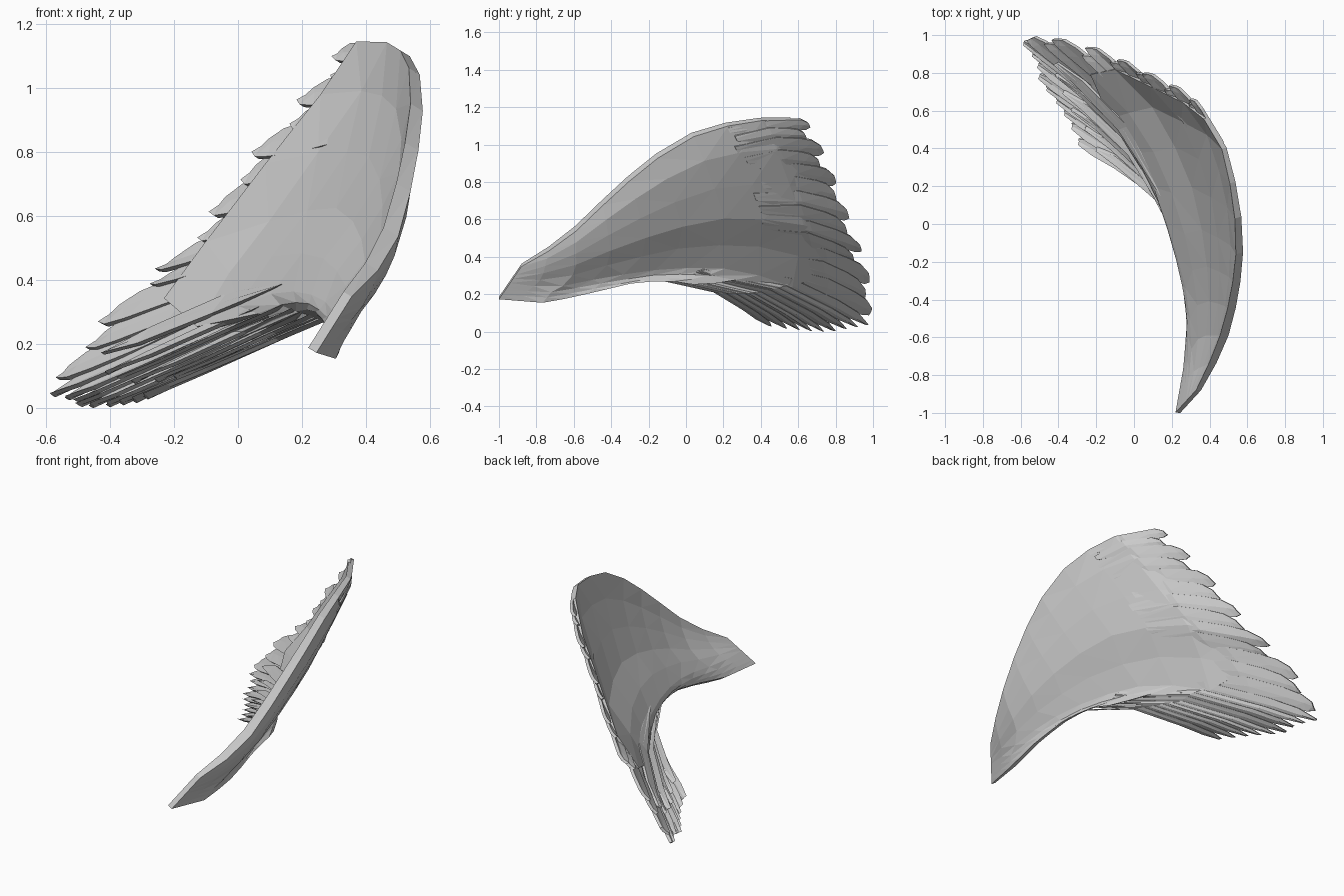
import bpy, bmesh, math, random
from mathutils import Vector

if "Cube" in bpy.data.objects:
    bpy.data.objects.remove(bpy.data.objects["Cube"])

random.seed(4)

# Boundary curves of the wing surface: leading edge, trailing edge, feather tips
LEAD = [(.355, -.88, .36), (.485, -.65, .49), (.545, -.42, .71), (.58, -.2, .91),
        (.565, .1, 1.09), (.5, .39, 1.14), (.34, .64, 1.15)]
TRAIL = [(.245, -1, .185), (.31, -.75, .165), (.325, -.5, .22), (.295, -.25, .28),
         (.25, 0, .28), (.09, .2, .2), (-.27, .41, .05)]
TIPS = [(.34, .64, 1.15), (.285, .69, 1.06), (.17, .76, .93), (.05, .81, .79),
        (-.06, .87, .63), (-.2, .93, .47), (-.35, .97, .35), (-.5, 1, .18),
        (-.58, .97, .05), (-.5, .87, .035), (-.49, .77, .015), (-.4, .66, .02),
        (-.33, .55, .03), (-.27, .41, .05)]


def along(points, t):
    s = min(max(t, 0), 1) * (len(points) - 1)
    i = min(int(s), len(points) - 2)
    return Vector(points[i]).lerp(Vector(points[i + 1]), s - i)


def surface(u, v):
    """u runs from shoulder to feather tips, v from leading to trailing edge."""
    span = along(LEAD, u).lerp(along(TRAIL, u), v)
    tip = along(TIPS, v) - Vector(LEAD[-1]).lerp(Vector(TRAIL[-1]), v)
    bulge = .05 * 6.75 * v * (1 - v) ** 2 * math.sin(math.pi * u)
    return span + tip * u ** 1.5 + normal(u) * bulge


def normal(u):
    return Vector((.78, -.05 + .5 * u, -.48)).normalized()


def shell(name, rows):
    """Closed thin shell; rows hold (u, v, outward offset, thickness)."""
    bm = bmesh.new()
    out, inn = [[[bm.verts.new(surface(u, v) + normal(u) * (o - side * t))
                  for u, v, o, t in row] for row in rows] for side in (0, 1)]
    n, m = len(rows), len(rows[0])
    for g in (out, inn):
        for i in range(n - 1):
            for j in range(m - 1):
                bm.faces.new((g[i][j], g[i + 1][j], g[i + 1][j + 1], g[i][j + 1]))
    rim = [(i, 0) for i in range(n)] + [(n - 1, j) for j in range(1, m)]
    rim += [(i, m - 1) for i in range(n - 2, -1, -1)] + [(0, j) for j in range(m - 2, 0, -1)]
    for (i, j), (k, l) in zip(rim, rim[1:] + rim[:1]):
        bm.faces.new((out[i][j], out[k][l], inn[k][l], inn[i][j]))
    bmesh.ops.triangulate(bm, faces=bm.faces[:])
    bmesh.ops.recalc_face_normals(bm, faces=bm.faces[:])
    mesh = bpy.data.meshes.new(name)
    bm.to_mesh(mesh)
    bm.free()
    ob = bpy.data.objects.new(name, mesh)
    bpy.context.collection.objects.link(ob)
    return ob


# Wing body: broad low-poly shell, thick at the shoulder and thin at the feathers
COLS, ROWS = 10, 9
body = []
for i in range(COLS):
    row = []
    for j in range(ROWS):
        v = j / (ROWS - 1)
        end = .95 if v < .45 else .95 - .25 * min(1, (v - .45) / .3)
        u = i / (COLS - 1) * end
        row.append((u, v, 0, min(.03 + .15 * u, .056 - .036 * u * u)))
    body.append(row)
shell("wing_body", body)

# Flight feathers: overlapping tilted blades fanned along the tip edge
COUNT = 22
for k in range(COUNT):
    c = (k + .5) / COUNT
    low = c > .6
    reach = 1.0 if k % 2 == 0 or low else random.uniform(.965, .985)
    start = .58 if low else random.uniform(.72, .78)
    half = (.6 if low else .72) / COUNT
    end = .25 if low else .4
    rows = []
    for f, w, shift in ((0, .4, 0), (.5, 1, 0), (.8, .95, .05), (.93, .8, .1), (1, end, .2)):
        u = start + (reach - start) * f
        row = []
        for s in (-1, 0, 1):
            v = min(max(c + half * (s * w + shift), 0), 1)
            row.append((u, v, (.002 - s * .008 + (.005 if s == 0 else 0)) * f, .018))
        rows.append(row)
    shell(f"flight_feather_{k + 1}", rows)

# Inner covert feathers: a shorter layer on the hollow side near the lower edge
for k in range(6):
    c = .58 + k * .075
    rows = []
    for f, w in ((0, .3), (.5, 1), (.85, .7), (1, .15)):
        u = .6 + .34 * f
        rows.append([(u, min(c + s * w * .028, 1), -.022 - .006 * s, .014)
                     for s in (-1, 0, 1)])
    shell(f"covert_feather_{k + 1}", rows)

# Stand the wing on the ground
objs = list(bpy.context.collection.objects)
low_z = min(v.co.z for o in objs for v in o.data.vertices)
for o in objs:
    for v in o.data.vertices:
        v.co.z -= low_z
